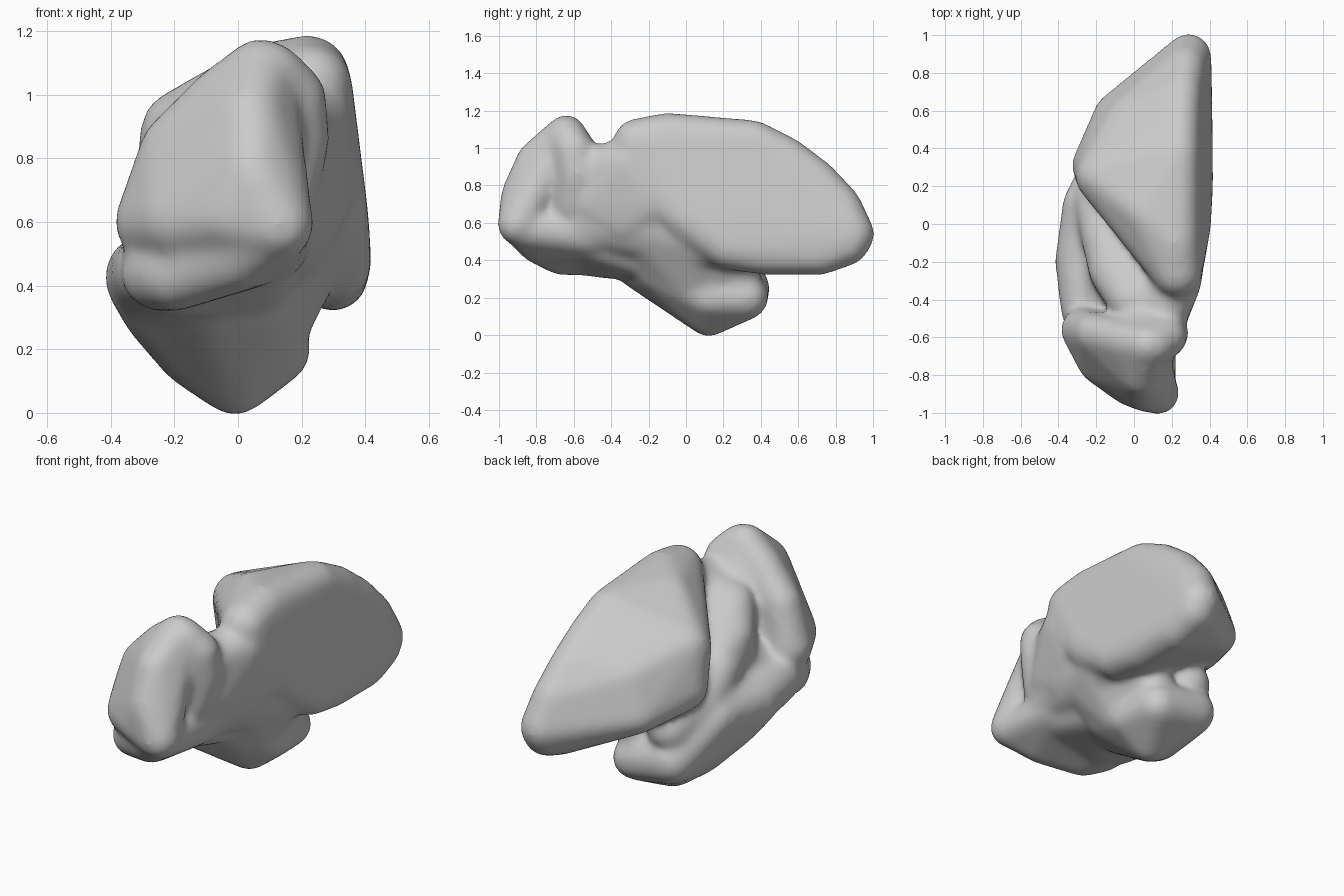
import bpy, bmesh
from mathutils import Matrix

cube = bpy.data.objects.get("Cube")
if cube:
    bpy.data.objects.remove(cube, do_unlink=True)

grey = bpy.data.materials.new("soft_grey")
grey.use_nodes = True
tone = (.6, .6, .6, 1)
grey.diffuse_color = tone
grey.node_tree.nodes["Principled BSDF"].inputs["Base Color"].default_value = tone

SWELL = .01  # allowance for the later smoothing


def add_lobe(target, balls):
    """Wrap a rounded convex skin around balls given as (x, y, z, radius)."""
    part = bmesh.new()
    for x, y, z, r in balls:
        bmesh.ops.create_icosphere(part, subdivisions=3, radius=r + SWELL,
                                   matrix=Matrix.Translation((x, y, z)))
    hull = bmesh.ops.convex_hull(part, input=part.verts[:])
    kept = {g for g in hull["geom"] if isinstance(g, bmesh.types.BMFace)}
    bmesh.ops.delete(part, geom=[f for f in part.faces if f not in kept],
                     context="FACES")
    loose = [v for v in part.verts if not v.link_faces]
    bmesh.ops.delete(part, geom=loose, context="VERTS")
    bmesh.ops.recalc_face_normals(part, faces=part.faces[:])
    temp = bpy.data.meshes.new("lobe_part")
    part.to_mesh(temp)
    part.free()
    target.from_mesh(temp)
    bpy.data.meshes.remove(temp)


def add_fold(target, balls):
    """A bent roll made of tapered links between neighbouring balls."""
    for pair in zip(balls, balls[1:]):
        add_lobe(target, pair)


body = bmesh.new()

# Large upper rear lobe with a flat inner face
add_lobe(body, [
    (.29, .89, .54, .11), (.29, .86, .49, .11), (.3, .72, .43, .1),
    (.3, .42, .43, .1), (.27, .83, .69, .1), (.25, .7, .83, .1),
    (.24, .54, .95, .1), (.23, .36, 1.03, .11), (.22, -.1, 1.06, .12),
    (.23, -.26, 1.03, .12), (.07, .05, 1.04, .11), (-.11, .59, .6, .09),
    (-.17, .25, .88, .13), (-.2, .31, .68, .12), (-.02, .55, .78, .12),
    (.3, .22, .47, .11), (.27, 0, .63, .13), (.26, -.22, .8, .1)])

# Inner core that links every lobe
add_lobe(body, [
    (.1, -.55, .6, .13), (.18, .1, .5, .16), (-.08, .2, .5, .18),
    (-.16, -.4, .5, .12), (.18, -.35, .85, .1), (.18, -.15, .58, .14)])
add_lobe(body, [
    (.2, 0, .53, .14), (.17, -.2, .56, .13), (.08, -.15, .4, .12),
    (.07, .05, .25, .13), (.08, .28, .3, .11), (.14, .25, .45, .12),
    (-.1, .1, .4, .14)])

# Neck between the rear lobe and the front lobe
add_lobe(body, [
    (.16, -.48, .9, .11), (.23, -.3, .92, .12), (.16, -.5, .7, .11),
    (.23, -.18, .7, .13), (.18, -.32, .6, .12), (0, -.45, .82, .1)])

# Lower lobe rolling out to the side
add_lobe(body, [
    (-.01, .12, .1, .1), (.1, .32, .2, .11), (.12, .12, .2, .1),
    (-.14, .32, .25, .12), (-.12, .05, .21, .13), (-.29, -.2, .42, .12),
    (-.25, -.1, .33, .11), (-.26, .1, .45, .11), (-.1, -.25, .36, .11),
    (.05, -.15, .36, .12)])
add_fold(body, [(-.26, .1, .45, .11), (-.29, -.2, .43, .12), (-.26, -.45, .45, .12)])

# Underside bridge from the lower lobe to the front lobe
add_lobe(body, [
    (-.2, -.5, .44, .12), (-.24, -.25, .42, .12), (.05, -.2, .42, .12),
    (.06, -.5, .51, .12)])

# Front lobe, a broad shell with an underhanging rim
add_lobe(body, [
    (-.27, -.56, .6, .11), (-.18, -.73, .6, .11), (-.03, -.85, .62, .1),
    (.13, -.9, .59, .1), (.07, -.64, 1.07, .1), (-.05, -.62, .98, .1),
    (-.2, -.58, .83, .1), (.04, -.8, .93, .1), (.05, -.88, .75, .1),
    (-.02, -.79, .83, .1)])
add_lobe(body, [
    (-.25, -.56, .44, .11), (-.2, -.67, .43, .1), (0, -.79, .49, .1),
    (.11, -.87, .57, .1), (-.2, -.45, .44, .11), (.1, -.5, .54, .12)])

# Hood behind the front shell
add_lobe(body, [
    (.1, -.64, 1.06, .1), (.17, -.6, .99, .1), (.18, -.58, .86, .1),
    (.13, -.6, .7, .11), (0, -.5, .85, .1)])

# Middle fold standing in the side groove
add_lobe(body, [
    (.1, -.4, .86, .12), (-.02, -.4, .84, .11), (-.13, -.25, .74, .1),
    (-.14, -.1, .67, .11), (-.12, -.28, .5, .1), (.1, -.1, .7, .1)])
add_fold(body, [
    (-.13, -.25, .72, .1), (-.16, -.08, .63, .11), (-.19, .12, .53, .12),
    (-.12, .32, .42, .11)])

mesh = bpy.data.meshes.new("folded_body")
body.to_mesh(mesh)
body.free()
mesh.materials.append(grey)
form = bpy.data.objects.new("folded_body", mesh)
bpy.context.collection.objects.link(form)

# Fuse the lobes into one soft skin
fuse = form.modifiers.new("fuse", "REMESH")
fuse.mode = "VOXEL"
fuse.voxel_size = .018
fuse.use_smooth_shade = True
relax = form.modifiers.new("relax", "SMOOTH")
relax.factor = .5
relax.iterations = 22
